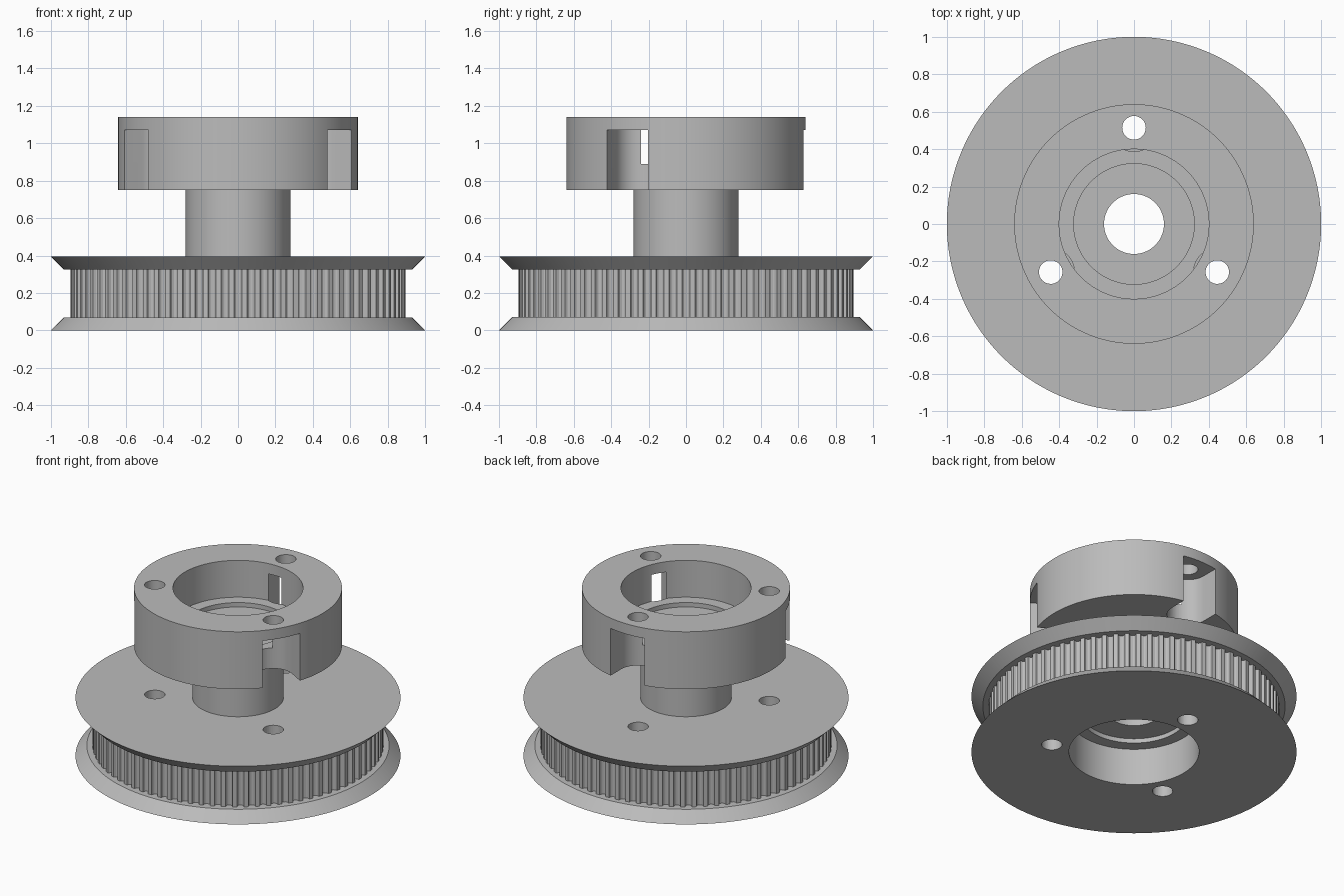
import bpy, bmesh
from math import sin, cos, pi, radians, sqrt

cube = bpy.data.objects.get("Cube")
if cube:
    bpy.data.objects.remove(cube, do_unlink=True)

TEETH = 80
BORE, SHOULDER, SEAT = 0.16, 0.322, 0.4      # shaft hole, clearance step, bearing seat
PULLEY_TOP, CUP_BASE, TOP = 0.395, 0.75, 1.14
SCREW_DIST, SCREW_R, POCKET_R = 0.514, 0.063, 0.127
SCREW_ANGLES = [radians(a) for a in (90, 210, 330)]

grey = bpy.data.materials.new("plain_grey")
grey.use_nodes = True
COLOUR = (0.5, 0.5, 0.5, 1)
grey.diffuse_color = COLOUR
grey.node_tree.nodes["Principled BSDF"].inputs["Base Color"].default_value = COLOUR


def make_object(name, bm):
    bmesh.ops.recalc_face_normals(bm, faces=bm.faces)
    mesh = bpy.data.meshes.new(name)
    bm.to_mesh(mesh)
    bm.free()
    mesh.materials.append(grey)
    obj = bpy.data.objects.new(name, mesh)
    bpy.context.collection.objects.link(obj)
    return obj


def lathe(name, profile, columns):
    """Revolve a closed profile; columns are (angle, groove depth), used where a point is toothed."""
    bm = bmesh.new()
    rings = []
    for angle, depth in columns:
        ring = []
        for r, z, *toothed in profile:
            r -= depth if toothed else 0
            ring.append(bm.verts.new((r * cos(angle), r * sin(angle), z)))
        rings.append(ring)
    n = len(profile)
    for i, a in enumerate(rings):
        b = rings[(i + 1) % len(rings)]
        for j in range(n):
            k = (j + 1) % n
            bm.faces.new((a[j], b[j], b[k], a[k]))
    return make_object(name, bm)


def prism(name, outline, z0, z1):
    bm = bmesh.new()
    base = bm.faces.new([bm.verts.new((x, y, z0)) for x, y in outline])
    top = bmesh.ops.extrude_face_region(bm, geom=[base])["geom"]
    verts = [v for v in top if isinstance(v, bmesh.types.BMVert)]
    bmesh.ops.translate(bm, verts=verts, vec=(0, 0, z1 - z0))
    return make_object(name, bm)


def place(points, angle):
    """Turn outline points, given as outward and sideways distances, to an angle."""
    c, s = cos(angle), sin(angle)
    return [(u * c - v * s, u * s + v * c) for u, v in points]


def cut(obj, cutter):
    cutter.hide_render = True
    mod = obj.modifiers.new("cut", "BOOLEAN")
    mod.operation, mod.solver, mod.object = "DIFFERENCE", "EXACT", cutter
    bpy.context.view_layer.objects.active = obj
    bpy.ops.object.modifier_apply(modifier=mod.name)
    bpy.data.objects.remove(cutter, do_unlink=True)


# Toothed pulley with two flared flanges and a bearing seat underneath
groove = [(-1.0, 0), (-0.85, 0.016), (-0.5, 0.024), (0, 0.027),
          (0.5, 0.024), (0.85, 0.016), (1.0, 0)]
half_width = 0.0215 / 0.895
tooth_columns = [(2 * pi * t / TEETH + f * half_width, d)
                 for t in range(TEETH) for f, d in groove]
pulley = lathe("toothed_pulley", [
    (SEAT, 0), (1, 0), (0.93, 0.07), (0.895, 0.07, True),
    (0.895, 0.325, True), (0.93, 0.325), (1, PULLEY_TOP), (BORE, PULLEY_TOP),
    (BORE, 0.28), (SHOULDER, 0.28), (SHOULDER, 0.25), (SEAT, 0.25)], tooth_columns)

# Neck and cup with a bearing seat on top
round_columns = [(2 * pi * i / 144, 0) for i in range(144)]
hub = lathe("neck_and_cup", [
    (BORE, PULLEY_TOP), (0.28, PULLEY_TOP), (0.28, CUP_BASE), (0.64, CUP_BASE),
    (0.64, TOP), (SEAT, TOP), (SEAT, 0.89), (SHOULDER, 0.89),
    (SHOULDER, 0.86), (BORE, 0.86)], round_columns)

# Screw holes through both parts, and round-ended pockets in the cup wall
hole = [(SCREW_DIST + SCREW_R * cos(2 * pi * i / 32), SCREW_R * sin(2 * pi * i / 32))
        for i in range(32)]
pocket = [(SCREW_DIST + POCKET_R * cos(pi / 2 + pi * i / 24), POCKET_R * sin(pi / 2 + pi * i / 24))
          for i in range(25)] + [(0.8, -POCKET_R), (0.8, POCKET_R)]
for angle in SCREW_ANGLES:
    cut(pulley, prism("hole_cutter", place(hole, angle), -0.1, 0.5))
    cut(hub, prism("pocket_cutter", place(pocket, angle), 0.6, 1.07))
    cut(hub, prism("hole_cutter", place(hole, angle), 1.0, 1.3))

# Smooth round walls, crisp edges
for obj in (pulley, hub):
    bpy.ops.object.select_all(action="DESELECT")
    obj.select_set(True)
    bpy.context.view_layer.objects.active = obj
    bpy.ops.object.shade_smooth_by_angle(angle=radians(25))
